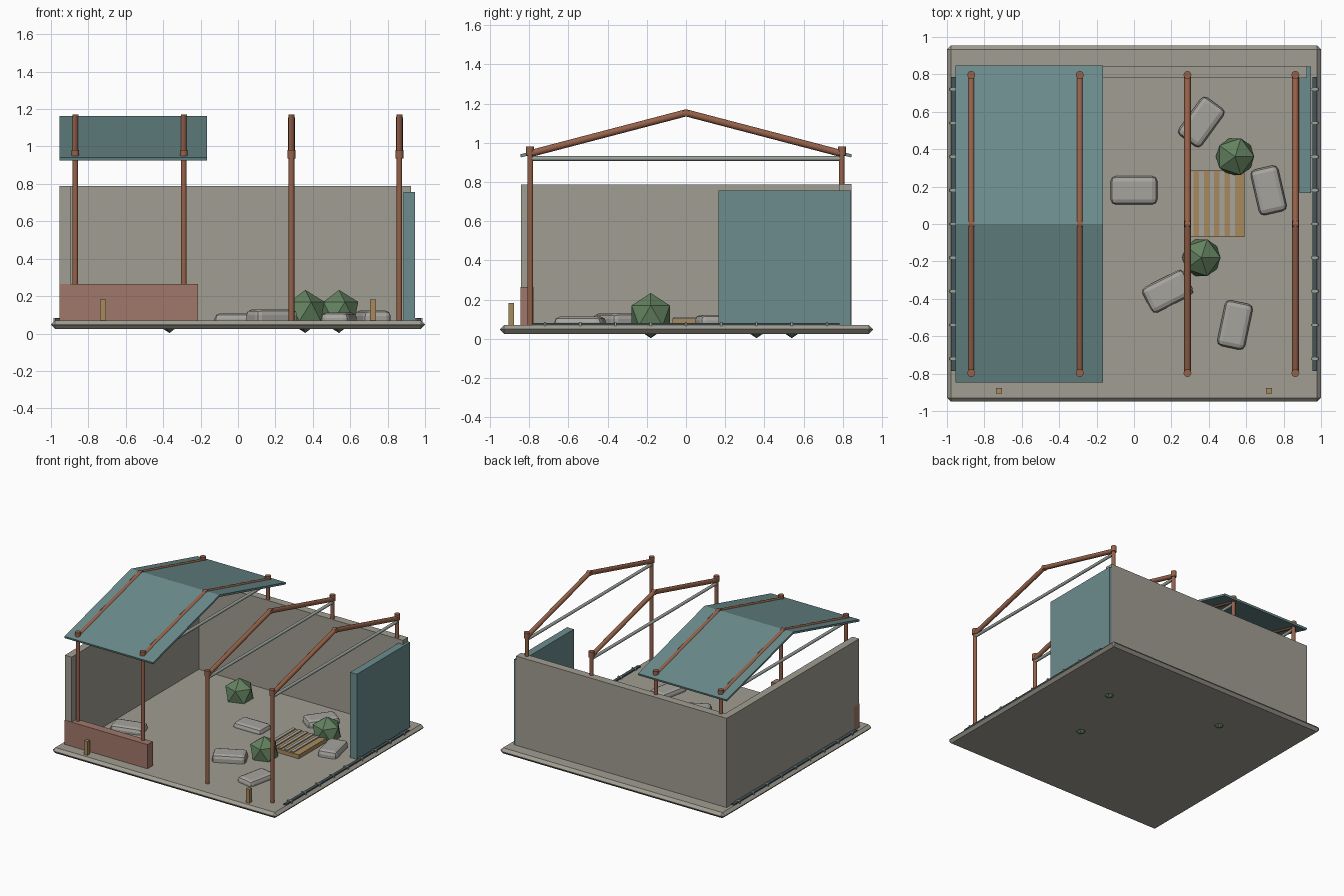
import bpy
import math
from mathutils import Vector

cube = bpy.data.objects.get("Cube")
if cube:
    bpy.data.objects.remove(cube, do_unlink=True)


def material(name, hex_code):
    rgb = [int(hex_code[i:i + 2], 16) / 255 for i in (0, 2, 4)]
    col = [c / 12.92 if c < 0.04 else ((c + 0.055) / 1.055) ** 2.4 for c in rgb] + [1]
    m = bpy.data.materials.new(name)
    m.use_nodes = True
    m.diffuse_color = col
    m.node_tree.nodes["Principled BSDF"].inputs["Base Color"].default_value = col
    return m


STONE = material("warm stone", "A09D92")
TEAL = material("teal panel", "6C8C8D")
RAIL = material("dark slate", "44565A")
COPPER = material("copper brown", "96624A")
CLAY = material("clay brown", "A0786A")
TAN = material("tan wood", "A88A5E")
GREEN = material("leaf green", "648260")
ROCK = material("rock grey", "A6A49E")
STEEL = material("pale steel", "9CA49C")


def finish(obj, name, mat, bevel=0, segments=1):
    obj.name = name
    obj.data.materials.append(mat)
    if bevel:
        mod = obj.modifiers.new("Bevel", "BEVEL")
        mod.width = bevel
        mod.segments = segments
        mod.limit_method = "ANGLE"
    return obj


def box(name, mat, x, y, z, bevel=0, segments=1, turn=0):
    """Box from (low, high) ranges, turned about its own vertical axis."""
    ranges = (x, y, z)
    bpy.ops.mesh.primitive_cube_add(size=1, location=[sum(r) / 2 for r in ranges])
    obj = bpy.context.object
    size = [r[1] - r[0] for r in ranges]
    for v in obj.data.vertices:
        v.co = [c * s for c, s in zip(v.co, size)]
    obj.rotation_euler.z = math.radians(turn)
    return finish(obj, name, mat, bevel, segments)


def rod(name, mat, start, end, radius, sides=12):
    """Cylinder running between two points."""
    a, b = Vector(start), Vector(end)
    bpy.ops.mesh.primitive_cylinder_add(vertices=sides, radius=radius,
                                        depth=(b - a).length, location=(a + b) / 2)
    obj = bpy.context.object
    obj.rotation_euler = (b - a).to_track_quat("Z", "Y").to_euler()
    bpy.ops.object.shade_smooth_by_angle(angle=math.radians(40))
    return finish(obj, name, mat)


FLOOR = 0.07

# Ground slab
box("ground_slab", STONE, (-1, 1), (-0.95, 0.955), (0.025, FLOOR), 0.021)

# Walls
box("back_wall", STONE, (-0.955, 0.925), (0.78, 0.845), (FLOOR, 0.79))
box("left_wall", STONE, (-0.955, -0.895), (-0.842, 0.842), (FLOOR, 0.788))
box("right_panel", TEAL, (0.885, 0.945), (0.165, 0.843), (FLOOR, 0.757))
box("front_low_wall", CLAY, (-0.955, -0.215), (-0.845, -0.778), (FLOOR, 0.265))

# Timber frames
EAVE_Y, EAVE_Z, RIDGE_Z = 0.795, 0.945, 1.153
for i, x in enumerate((-0.87, -0.29, 0.286, 0.863)):
    for side, label in ((-1, "front"), (1, "back")):
        y = side * EAVE_Y
        rod(f"{label}_post_{i}", COPPER, (x, y, FLOOR), (x, y, 0.96), 0.015)
        rod(f"{label}_post_cap_{i}", COPPER, (x, y + side * 0.002, 0.935), (x, y + side * 0.002, 0.982), 0.021)
        rod(f"{label}_rafter_{i}", COPPER, (x, y, EAVE_Z), (x, 0, RIDGE_Z), 0.018)
    rod(f"ridge_joint_{i}", COPPER, (x - 0.016, 0, RIDGE_Z), (x + 0.016, 0, RIDGE_Z), 0.018)
    rod(f"tie_beam_{i}", STEEL, (x, -EAVE_Y, 0.92), (x, EAVE_Y, 0.92), 0.012)

# Folded roof sheet over the two left frames
section = [(-0.845, 0.933), (0, 1.155), (0.845, 0.933)]
roof_mesh = bpy.data.meshes.new("roof_sheet")
verts = [(x, y, z) for x in (-0.955, -0.165) for y, z in section]
roof_mesh.from_pydata(verts, [], [(0, 3, 4, 1), (1, 4, 5, 2)])
roof = bpy.data.objects.new("roof_sheet", roof_mesh)
bpy.context.collection.objects.link(roof)
finish(roof, "roof_sheet", TEAL)
solid = roof.modifiers.new("Solidify", "SOLIDIFY")
solid.thickness = 0.016
solid.offset = 0

# Side rails with cross ties
for side, label in ((-1, "right"), (1, "left")):
    x = side * 0.967
    box(f"{label}_rail", RAIL, (x - 0.012, x + 0.012), (-0.785, 0.785), (FLOOR - 0.005, 0.08))
    for k in range(-4, 5):
        y = k * 0.18
        box(f"{label}_rail_tie_{k + 4}", STEEL, (x - 0.02, x + 0.02),
            (y - 0.006, y + 0.006), (FLOOR - 0.005, 0.084))

# Wooden deck with pale slats
box("deck", TAN, (0.3, 0.592), (-0.07, 0.287), (FLOOR, 0.102))
for k in range(5):
    x = 0.306 + k * 0.055
    box(f"deck_slat_{k}", ROCK, (x - 0.013, x + 0.013), (-0.063, 0.28), (0.09, 0.11))

# Small marker posts
for side in (-1, 1):
    x = side * 0.722
    box("marker_post", TAN, (x - 0.015, x + 0.015), (-0.907, -0.877), (FLOOR, 0.182))

# Faceted bushes
for x, y in ((0.54, 0.36), (0.36, -0.18), (-0.366, 0.54)):
    bpy.ops.mesh.primitive_ico_sphere_add(subdivisions=1, radius=0.115, location=(x, y, 0.118))
    finish(bpy.context.object, "bush", GREEN)

# Rounded stones: x, y, top, turn
for x, y, top, turn in ((0, 0.18, 0.108, 0), (0.36, 0.545, 0.12, 54), (0.72, 0.18, 0.122, 103),
                        (0.18, -0.36, 0.128, 27), (0.54, -0.54, 0.112, 78),
                        (-0.72, -0.36, 0.115, 15)):
    box("stone", ROCK, (x - 0.125, x + 0.125), (y - 0.076, y + 0.076), (FLOOR - 0.03, top),
        0.028, 2, turn)
